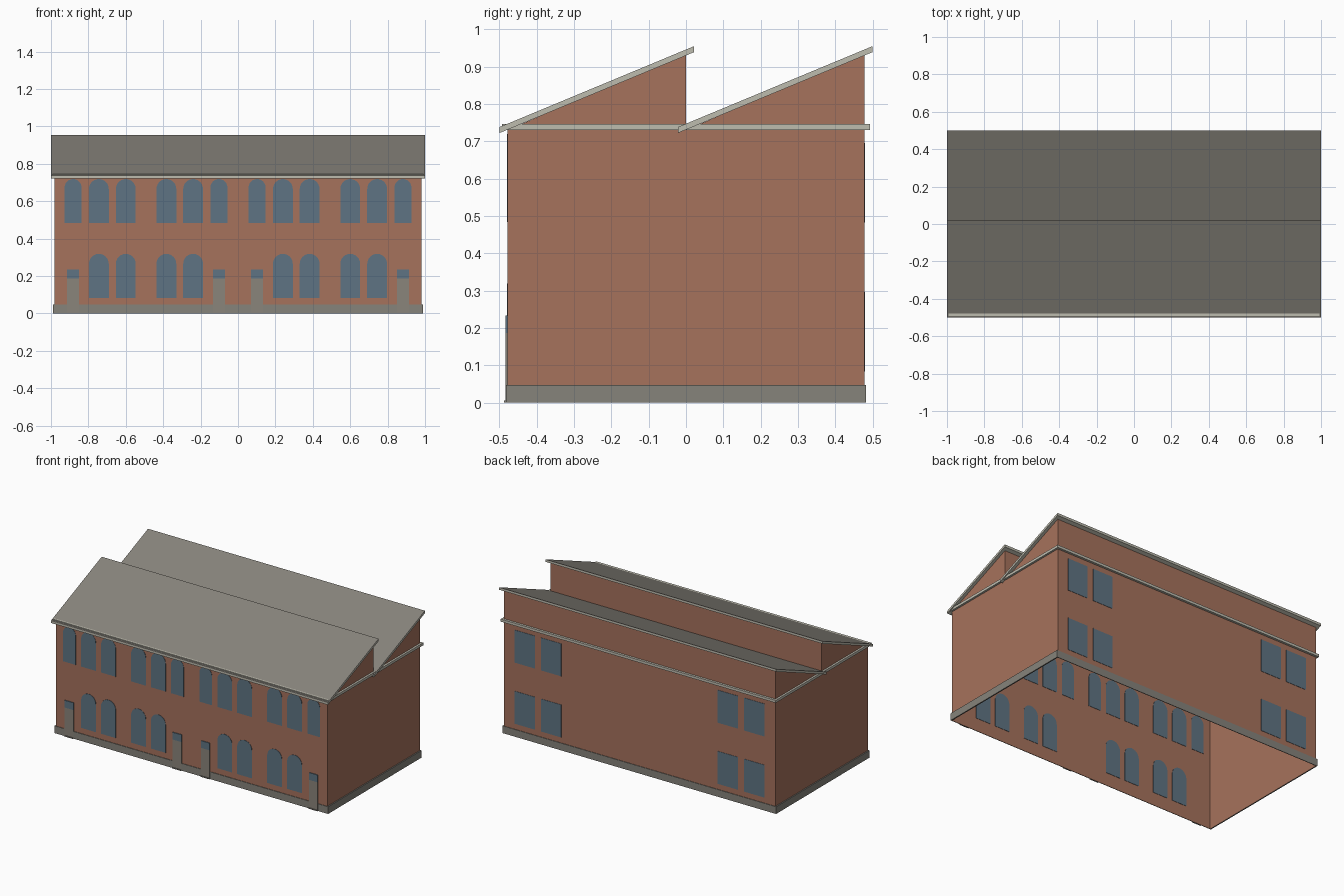
import bpy, bmesh, math

if "Cube" in bpy.data.objects:
    bpy.data.objects.remove(bpy.data.objects["Cube"])


def lin(c):
    c /= 255
    return c / 12.92 if c <= 0.04045 else ((c + 0.055) / 1.055) ** 2.4


def material(name, r, g, b):
    m = bpy.data.materials.new(name)
    m.diffuse_color = (lin(r), lin(g), lin(b), 1)
    m.use_nodes = True
    m.node_tree.nodes["Principled BSDF"].inputs["Base Color"].default_value = m.diffuse_color
    return m


BRICK = material("red_brick", 166, 114, 92)
GLASS = material("blue_grey_glass", 95, 116, 131)
STONE = material("grey_stone", 134, 131, 123)
DOOR = material("door_grey", 138, 133, 123)
TRIM = material("pale_trim", 190, 188, 175)
ROOF = material("roof_grey", 136, 132, 124)


def prism(name, pts, axis, a, b, *mats):
    """Extrude a 2D outline from a to b along x (points y,z) or y (points x,z)."""
    bm = bmesh.new()
    place = (lambda p, t: (t, p[0], p[1])) if axis == "x" else (lambda p, t: (p[0], t, p[1]))
    lo = [bm.verts.new(place(p, a)) for p in pts]
    hi = [bm.verts.new(place(p, b)) for p in pts]
    bm.faces.new(lo)
    bm.faces.new(hi)
    for i in range(len(pts)):
        j = (i + 1) % len(pts)
        bm.faces.new((lo[i], lo[j], hi[j], hi[i]))
    bmesh.ops.recalc_face_normals(bm, faces=bm.faces)
    me = bpy.data.meshes.new(name)
    bm.to_mesh(me)
    bm.free()
    ob = bpy.data.objects.new(name, me)
    bpy.context.collection.objects.link(ob)
    for m in mats:
        me.materials.append(m)
    return ob


def box(name, x0, x1, y0, y1, z0, z1, mat):
    return prism(name, [(x0, z0), (x1, z0), (x1, z1), (x0, z1)], "y", y0, y1, mat)


def arch(cx, w, z0, z1, n=12):
    """Round-headed window outline."""
    r = w / 2
    return [(cx - r, z0), (cx + r, z0)] + [
        (cx + r * math.cos(math.pi * i / n), z1 - r + r * math.sin(math.pi * i / n))
        for i in range(n + 1)]


W, D = 0.98, 0.478          # half width and half depth of the walls

# Brick walls, open underneath and closed above by the cornice
walls = box("walls", -W, W, -D, D, 0, 0.738, BRICK)
bm = bmesh.new()
bm.from_mesh(walls.data)
bmesh.ops.delete(bm, geom=[f for f in bm.faces if abs(f.normal.z) > 0.9], context="FACES_ONLY")
bm.to_mesh(walls.data)
bm.free()

# Stone base course around the walls
BX, BY, BZ = 0.988, 0.482, 0.047
for s, side in ((-1, "left"), (1, "right")):
    x = sorted((s * (W + 0.0005), s * BX))
    box("base_" + side, x[0], x[1], -BY, BY, 0, BZ, STONE)
for s, side in ((-1, "front"), (1, "back")):
    y = sorted((s * (D + 0.0005), s * BY))
    box("base_" + side, -BX, BX, y[0], y[1], 0, BZ, STONE)

# Cornice
box("cornice", -0.993, 0.993, -0.493, 0.493, 0.73, 0.747, TRIM)

# Two saw-tooth roof bays: brick gable wedge and sloping slab
for i, name in enumerate(("front", "back")):
    o = i * D
    prism(name + "_gable", [(-0.455 + o, 0.74), (o, 0.74), (o, 0.934)], "x", -W, W, BRICK)
    slab = prism(name + "_roof", [(-0.5 + o, 0.722), (0.022 + o, 0.939),
                                  (0.022 + o, 0.955), (-0.5 + o, 0.738)],
                 "x", -1, 1, TRIM, ROOF)
    for f in slab.data.polygons:
        f.material_index = 1 if f.normal.z > 0.5 else 0

# Front windows, doors and steps, mirrored about the centre
PLATE = 0.002
for s in (-1, 1):
    for x, w, lower in ((0.102, 0.091, False), (0.24, 0.106, True), (0.383, 0.106, True),
                        (0.6, 0.106, True), (0.744, 0.106, True), (0.882, 0.091, False)):
        prism("upper_window", arch(s * x, w, 0.484, 0.719), "y", -D - PLATE, -D + PLATE, GLASS)
        if lower:
            prism("lower_window", arch(s * x, w, 0.084, 0.319), "y",
                  -D - PLATE, -D + PLATE, GLASS)
        else:
            x0, x1 = s * x - 0.032, s * x + 0.032
            box("door", x0, x1, -0.4835, -D - 0.0005, 0.006, 0.187, DOOR)
            box("door_transom", x0, x1, -0.4835, -D - 0.0005, 0.187, 0.234, GLASS)
            box("door_step", x0, x1, -0.488, -D - 0.0005, 0, 0.006, STONE)

    # Back windows: paired rectangles near each end
    for x0, x1 in ((0.565, 0.712), (0.755, 0.902)):
        for z in (0.083, 0.482):
            a, b = sorted((s * x0, s * x1))
            box("back_window", a, b, D - PLATE, D + PLATE, z, z + 0.213, GLASS)
